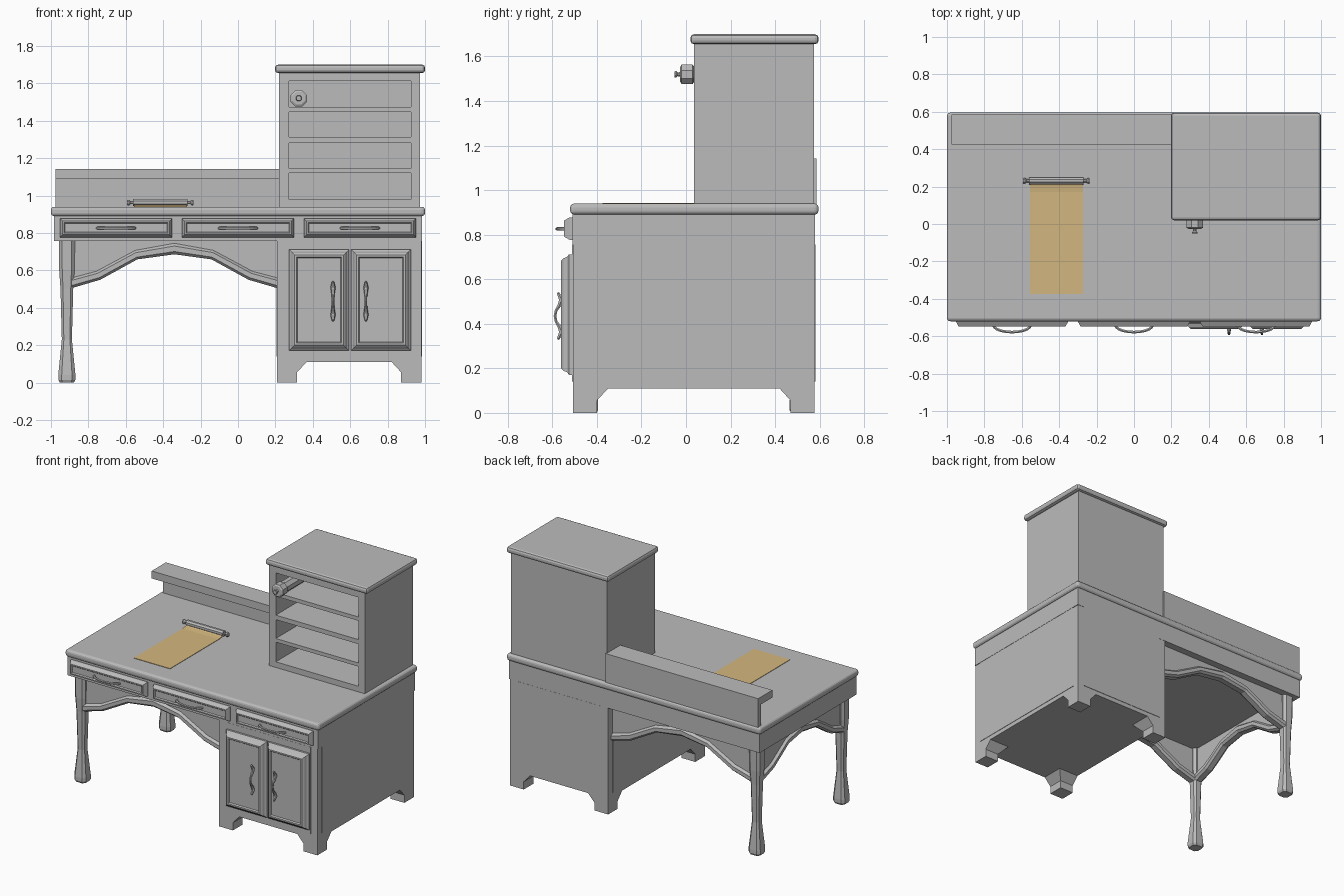
import bpy, bmesh, math
from mathutils import Vector

if "Cube" in bpy.data.objects:
    bpy.data.objects.remove(bpy.data.objects["Cube"])


def material(name, rgb):
    m = bpy.data.materials.new(name)
    m.diffuse_color = (*rgb, 1)
    m.use_nodes = True
    m.node_tree.nodes["Principled BSDF"].inputs["Base Color"].default_value = m.diffuse_color
    return m


GREY = material("plain grey", (0.5, 0.5, 0.5))
PAPER = material("parchment tan", (0.65, 0.47, 0.21))


def loft(name, rings, mat=GREY):
    """Skin a list of equal-length rings and cap both ends."""
    bm = bmesh.new()
    vs = [[bm.verts.new(p) for p in r] for r in rings]
    n = len(vs[0])
    for a, b in zip(vs, vs[1:]):
        for i in range(n):
            j = (i + 1) % n
            bm.faces.new((a[i], a[j], b[j], b[i]))
    bm.faces.new(vs[0][::-1])
    bm.faces.new(vs[-1])
    bmesh.ops.recalc_face_normals(bm, faces=bm.faces)
    me = bpy.data.meshes.new(name)
    bm.to_mesh(me)
    bm.free()
    me.materials.append(mat)
    ob = bpy.data.objects.new(name, me)
    bpy.context.collection.objects.link(ob)
    return ob


def rect(x0, x1, y0, y1, z):
    return [(x0, y0, z), (x1, y0, z), (x1, y1, z), (x0, y1, z)]


def box(name, x0, x1, y0, y1, z0, z1, mat=GREY, bevel=0, seg=2):
    ob = loft(name, [rect(x0, x1, y0, y1, z0), rect(x0, x1, y0, y1, z1)], mat)
    if bevel:
        b = ob.modifiers.new("bevel", 'BEVEL')
        b.width, b.segments = bevel, seg
    return ob


def front_panel(name, x0, x1, z0, z1, rings):
    """Stepped panel on the front: rings of (inset, y)."""
    return loft(name, [[(x0 + i, y, z0 + i), (x1 - i, y, z0 + i),
                        (x1 - i, y, z1 - i), (x0 + i, y, z1 - i)] for i, y in rings])


def prism(name, outline, axis, d0, d1):
    """Extrude an outline of (u, z) along y or x."""
    if axis == 'y':
        return loft(name, [[(u, d, z) for u, z in outline] for d in (d0, d1)])
    return loft(name, [[(d, u, z) for u, z in outline] for d in (d0, d1)])


def turned(name, centre, axis, profile, n=8):
    """Turned part: profile of (position along axis, radius)."""
    rings = []
    for t, r in profile:
        ring = []
        for k in range(n):
            a = 2 * math.pi * (k + 0.5) / n
            c, s = r * math.cos(a), r * math.sin(a)
            ring.append((t, centre[0] + c, centre[1] + s) if axis == 'x'
                        else (centre[0] + c, t, centre[1] + s))
        rings.append(ring)
    return loft(name, rings)


def rod(name, pts, radii, side, n=6):
    """Thin bent rod; side is the direction square to its plane."""
    pts = [Vector(p) for p in pts]
    side = Vector(side)
    rings = []
    for i, p in enumerate(pts):
        t = (pts[min(i + 1, len(pts) - 1)] - pts[max(i - 1, 0)]).normalized()
        up = t.cross(side)
        rings.append([p + radii[i] * (math.cos(2 * math.pi * k / n) * side +
                                      math.sin(2 * math.pi * k / n) * up) for k in range(n)])
    return loft(name, rings)


# desk top and apron
box("desk_top", -1, 1, -0.52, 0.595, 0.89, 0.94, bevel=0.018, seg=3)
box("apron", -0.985, 0.985, -0.51, 0.58, 0.757, 0.892)

# three drawers with bowed handles
for k, cx in enumerate((-0.652, 0, 0.652)):
    front_panel(f"drawer_{k}", cx - 0.3, cx + 0.3, 0.777, 0.878,
                [(0, -0.505), (0, -0.522), (0.014, -0.547), (0.022, -0.547), (0.028, -0.54)])
    rod(f"drawer_handle_{k}",
        [(cx + 0.1 * math.cos(a), -0.54 - 0.038 * math.sin(a), 0.826)
         for a in [math.pi * i / 10 for i in range(11)]], [0.008] * 11, (0, 0, 1))

# pedestal cabinet, shallow side panels and feet
box("cabinet", 0.208, 0.98, -0.508, 0.578, 0.11, 0.757)
box("right_side_panel", 0.975, 0.983, -0.46, 0.53, 0.14, 0.757)
box("left_side_panel", 0.205, 0.212, -0.46, 0.53, 0.14, 0.757)
box("cabinet_back_panel", 0.26, 0.93, 0.57, 0.581, 0.14, 0.757)
box("cabinet_front_panel", 0.26, 0.93, -0.511, -0.5, 0.14, 0.757)
for x, sx in ((0.208, 1), (0.98, -1)):
    for y, sy in ((-0.508, 1), (0.578, -1)):
        loft("cabinet_foot", [rect(x, x + sx * w, y, y + sy * w, z)
                              for z, w in ((0, 0.108), (0.055, 0.108), (0.112, 0.16))])

# doors and their curved handles
door_rings = [(0, -0.505), (0, -0.525), (0.012, -0.535), (0.018, -0.55),
              (0.03, -0.561), (0.04, -0.561), (0.046, -0.552)]
for x0, hx in ((0.273, 0.508), (0.604, 0.684)):
    front_panel("door", x0, x0 + 0.321, 0.171, 0.712, door_rings)
    path = [(0.54, -0.575), (0.508, -0.558), (0.485, -0.567), (0.46, -0.583), (0.435, -0.588),
            (0.41, -0.583), (0.385, -0.567), (0.362, -0.558), (0.33, -0.575)]
    rod("door_handle", [(hx, y, z) for z, y in path],
        [0.006, 0.014, 0.01, 0.007, 0.007, 0.007, 0.01, 0.014, 0.006], (1, 0, 0))

# left legs: chamfered square section
leg = [(0, 0.038), (0.015, 0.046), (0.04, 0.046), (0.19, 0.031), (0.23, 0.027),
       (0.5, 0.034), (0.6, 0.041), (0.76, 0.043)]
LX, FY, BY = -0.915, -0.44, 0.51
for name, cy in (("front_leg", FY), ("back_leg", BY)):
    rings = []
    for z, h in leg:
        c = h * 0.6
        rings.append([(LX + u, cy + v, z) for u, v in
                      ((h, -c), (h, c), (c, h), (-c, h), (-h, c), (-h, -c), (-c, -h), (c, -h))])
    loft(name, rings)

# arched brackets: thin web with a thicker moulded rim
lower = [(0, .505), (.14, .55), (.32, .659), (.5, .686), (.68, .659), (.86, .55), (1, .505)]
upper = [(0, .56), (.12, .595), (.31, .707), (.5, .745), (.69, .707), (.88, .595), (1, .56)]


def arch(name, axis, u0, u1, d):
    lo = [(u0 + (u1 - u0) * t, z) for t, z in lower]
    up = [(u0 + (u1 - u0) * t, z) for t, z in upper]
    prism(name + "_web", up + [(u1, 0.76), (u0, 0.76)], axis, d - 0.018, d + 0.018)
    rings = []
    for (ul, zl), (uu, zu) in zip(lo, up):
        m = 0.25
        cs = [(-.018, 1), (-.035, 1 - m), (-.035, m), (-.02, 0),
              (.02, 0), (.035, m), (.035, 1 - m), (.018, 1)]
        ring = []
        for o, f in cs:
            u, z = ul + (uu - ul) * f, zl + (zu - zl) * f
            ring.append((u, d + o, z) if axis == 'y' else (d + o, u, z))
        rings.append(ring)
    loft(name + "_rim", rings)


arch("front_arch", 'y', -0.89, 0.21, FY)
arch("back_arch", 'y', -0.89, 0.21, BY)
arch("left_arch", 'x', FY + 0.02, BY - 0.02, LX)

# back ledge
prism("back_ledge", [(0.585, 0.935), (0.585, 1.143), (0.425, 1.143), (0.425, 1.09),
                     (0.55, 1.09), (0.55, 0.935)], 'x', -0.977, 0.225)

# shelf hutch with open pigeonholes
X0, X1, Y0, Y1 = 0.219, 0.973, 0.035, 0.575
box("hutch_left_side", X0, 0.273, Y0, Y1, 0.935, 1.665)
box("hutch_right_side", 0.925, X1, Y0, Y1, 0.935, 1.665)
box("hutch_back", 0.27, 0.93, 0.54, Y1, 0.935, 1.665)
for z0, z1 in ((0.935, 0.98), (1.12, 1.146), (1.28, 1.312), (1.446, 1.473), (1.612, 1.665)):
    box("hutch_shelf", 0.273, 0.925, Y0, 0.54, z0, z1)
box("hutch_cap", 0.198, 1, 0.02, 0.595, 1.655, 1.7, bevel=0.016, seg=2)

# rolled scroll stored in the hutch
turned("stored_scroll", (0.325, 1.52), 'y',
       [(-0.052, 0.014), (-0.045, 0.017), (-0.038, 0.009), (-0.026, 0.011), (-0.026, 0.036),
        (-0.02, 0.047), (0.03, 0.047), (0.034, 0.04), (0.5, 0.04)])

# open scroll on the desk: sheet and roller
sheet = [(-0.375, 0.943), (0.17, 0.943), (0.205, 0.947), (0.222, 0.953)]
loft("scroll_sheet", [[(-0.557, y, z - 0.004), (-0.272, y, z - 0.004),
                       (-0.272, y, z), (-0.557, y, z)] for y, z in sheet], PAPER)
half = [(0.178, 0.014), (0.168, 0.017), (0.16, 0.009), (0.146, 0.009), (0.146, 0.02)]
turned("scroll_roller", (0.231, 0.962), 'x',
       [(-0.415 - t, r) for t, r in half] + [(-0.415 + t, r) for t, r in half[::-1]])
